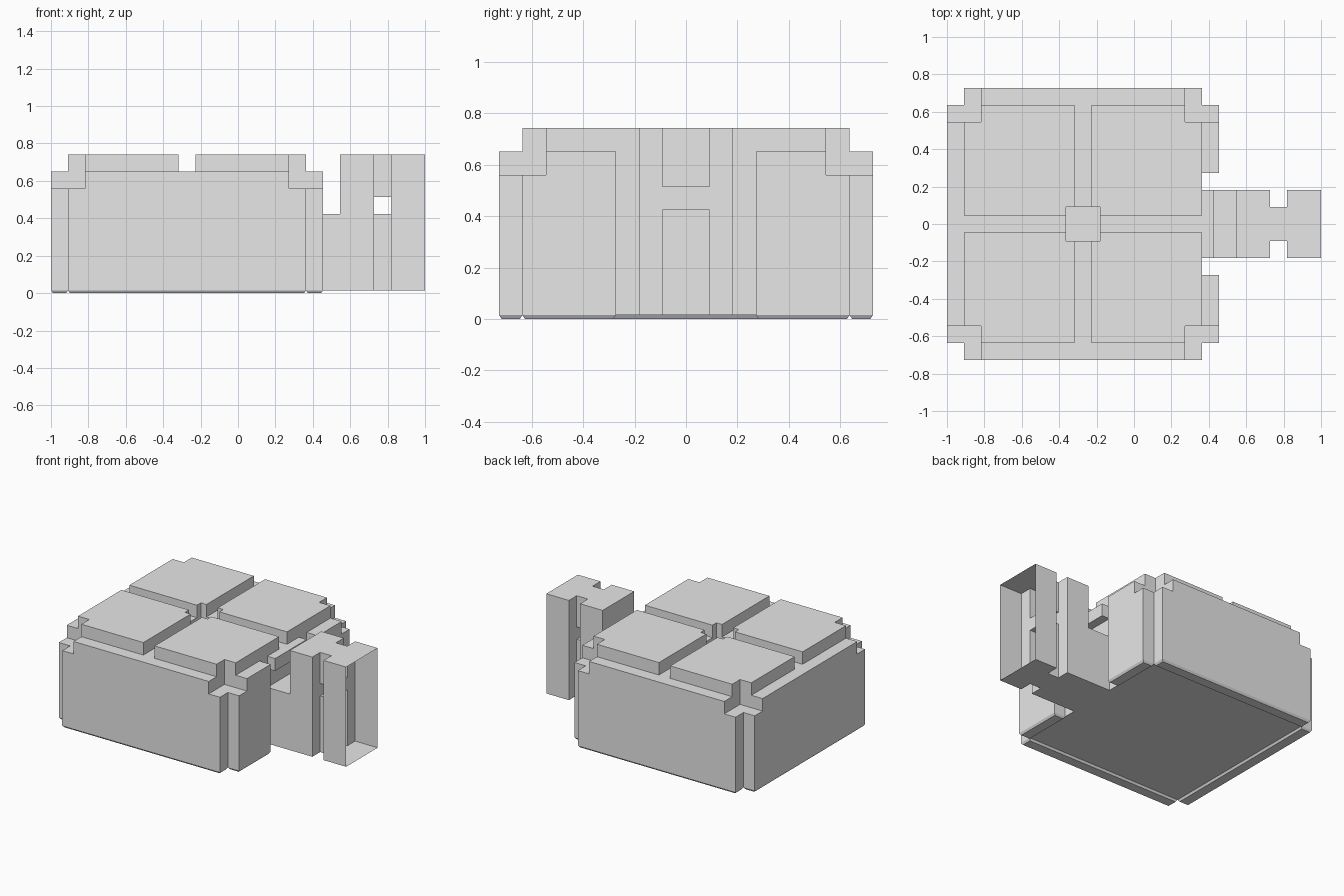
import bpy, bmesh
from mathutils import Vector

cube = bpy.data.objects.get("Cube")
if cube:
    bpy.data.objects.remove(cube, do_unlink=True)

U = 1 / 11      # one grid unit
FLOOR = 0.015   # underside of the blocks above the ground

grey = bpy.data.materials.new("plain grey")
grey.use_nodes = True
grey.diffuse_color = (0.8, 0.8, 0.8, 1)
grey.node_tree.nodes["Principled BSDF"].inputs["Base Color"].default_value = grey.diffuse_color


def finish(name, bm):
    mesh = bpy.data.meshes.new(name)
    bm.to_mesh(mesh)
    bm.free()
    mesh.materials.append(grey)
    obj = bpy.data.objects.new(name, mesh)
    bpy.context.collection.objects.link(obj)
    return obj


def carve(name, steps, open_x=()):
    """Skin of a block shape: add or cut boxes in order on a half-unit grid.
    Skin faces lying on the open_x planes are left out."""
    filled = set()
    for add, *spans in steps:
        rx, ry, rz = (range(round(a * 2), round(b * 2)) for a, b in spans)
        cells = {(i, j, k) for i in rx for j in ry for k in rz}
        filled = filled | cells if add else filled - cells
    bm = bmesh.new()
    verts = {}
    for cell in filled:
        for axis in range(3):
            for side in (0, 1):
                near = list(cell)
                near[axis] += 2 * side - 1
                plane = (cell[axis] + side) / 2
                if tuple(near) in filled or (axis == 0 and plane in open_x):
                    continue
                loop = []
                for p, q in ((0, 0), (1, 0), (1, 1), (0, 1)):
                    c = list(cell)
                    c[axis] += side
                    c[(axis + 1) % 3] += p
                    c[(axis + 2) % 3] += q
                    key = tuple(c)
                    if key not in verts:
                        verts[key] = bm.verts.new(Vector(c) * U / 2 + Vector((0, 0, FLOOR)))
                    loop.append(verts[key])
                bm.faces.new(loop if side else loop[::-1])
    bmesh.ops.dissolve_limit(bm, angle_limit=0.01, verts=bm.verts, edges=bm.edges)
    return finish(name, bm)


def block(name, xs, ys, zs, taper=0.0):
    """Box in world units, its lower face drawn in by taper."""
    bm = bmesh.new()
    bmesh.ops.create_cube(bm, size=1)
    for v in bm.verts:
        pull = taper if v.co.z < 0 else 0
        for axis, (a, b) in enumerate((xs, ys, zs)):
            inset = pull if axis < 2 else 0
            v.co[axis] = a + inset if v.co[axis] < 0 else b - inset
    return finish(name, bm)


# Body: crossed slabs, raised top plates, grooves, centre pit, stepped corners
body = [
    (True, (-10, 4), (-8, 8), (0, 7)),
    (True, (-11, 5), (-7, 7), (0, 7)),
    (False, (4, 5), (-3, 3), (0, 7)),
    (True, (-10, 4), (-7, 7), (7, 8)),
    (False, (-3.5, -2.5), (-8, 8), (7, 8)),
    (False, (-11, 5), (-0.5, 0.5), (7, 8)),
    (False, (-4, -2), (-1, 1), (6, 8)),
]
body += [(False, xs, ys, (6, 8)) for xs in ((-11, -9), (3, 5)) for ys in ((-8, -6), (6, 8))]
carve("body", body)

# Handle: arm, post, narrow neck with a slot, hollow end block
carve("handle", [
    (True, (4, 6), (-2, 2), (0, 4.5)),
    (True, (6, 8), (-2, 2), (0, 8)),
    (True, (8, 9), (-1, 1), (0, 8)),
    (False, (8, 9), (-1, 1), (4.5, 5.5)),
    (True, (9, 11), (-2, 2), (0, 8)),
], open_x=(4, 11))

# Lip on the body above the arm
block("lip", (4 * U, 4.7 * U), (-2 * U, 2 * U), (FLOOR + 6 * U, FLOOR + 7 * U))

# Bevelled rims under the side panels
rims = {
    "front_rim": ((-10, 4), (-8, -7)),
    "back_rim": ((-10, 4), (7, 8)),
    "right_rim": ((-11, -10), (-7, 7)),
    "left_front_rim": ((4, 5), (-7, -3)),
    "left_back_rim": ((4, 5), (3, 7)),
}
for name, (xs, ys) in rims.items():
    block(name, [x * U for x in xs], [y * U for y in ys], (0, FLOOR), taper=0.01)
